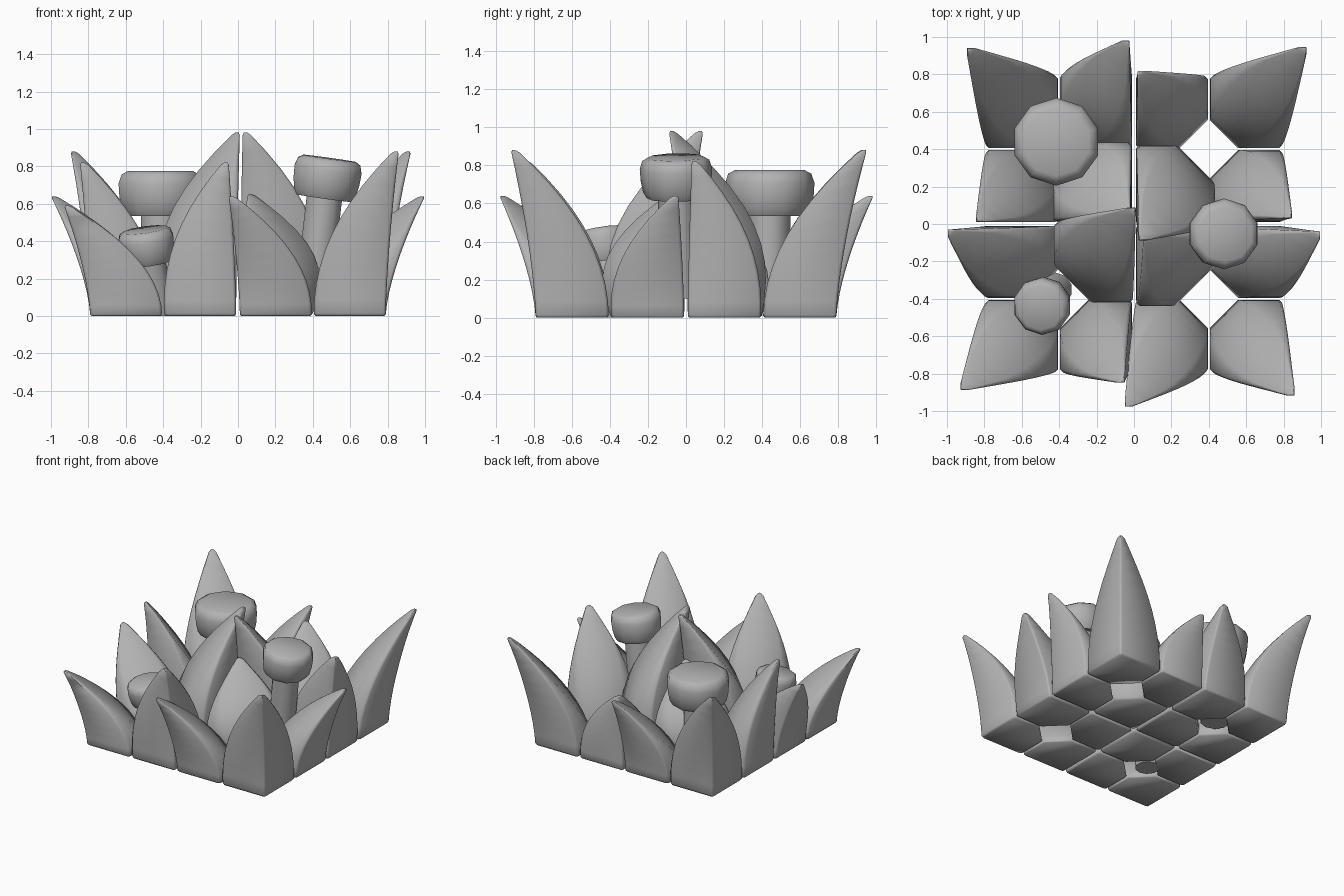
import bpy, bmesh, math
from mathutils import Vector

old = bpy.data.objects.get("Cube")
if old:
    bpy.data.objects.remove(old, do_unlink=True)

# One plain grey for everything
grey = bpy.data.materials.new("plain_grey")
grey.use_nodes = True
grey.diffuse_color = (0.45, 0.45, 0.45, 1)
grey.node_tree.nodes["Principled BSDF"].inputs["Base Color"].default_value = (0.45, 0.45, 0.45, 1)


def loft(name, rings, smooth):
    """Skin a stack of equal-sized rings and cap both ends."""
    bm = bmesh.new()
    loops = [[bm.verts.new(p) for p in ring] for ring in rings]
    n = len(loops[0])
    for a, b in zip(loops, loops[1:]):
        for i in range(n):
            j = (i + 1) % n
            bm.faces.new((a[i], a[j], b[j], b[i]))
    bm.faces.new(loops[0][::-1])
    bm.faces.new(loops[-1])
    bmesh.ops.recalc_face_normals(bm, faces=bm.faces[:])
    mesh = bpy.data.meshes.new(name)
    bm.to_mesh(mesh)
    bm.free()
    mesh.materials.append(grey)
    ob = bpy.data.objects.new(name, mesh)
    bpy.context.collection.objects.link(ob)
    bpy.ops.object.select_all(action='DESELECT')
    ob.select_set(True)
    bpy.context.view_layer.objects.active = ob
    bpy.ops.object.shade_smooth_by_angle(angle=math.radians(smooth))


# Leaf levels: (height fraction, section scale); the ends are drawn in to round them
LEVELS = [(0, 0.96), (0.016, 1)] + [(k / 10, 1) for k in range(1, 10)] + [(0.985, 1), (1, 0.6)]


def leaf(name, cx, cy, sx, sy, tip, belly):
    """Leaf whose outer corner ridge curves out from its base corner to the tip."""
    base = Vector((cx + sx * 0.39, cy + sy * 0.39, 0))
    tip = Vector(tip)
    rings = []
    for t, scale in LEVELS:
        o = base.lerp(tip, t ** 1.5)
        w = 0.032 + 0.352 * (1 - t ** 2.1) + belly * math.sin(math.pi * t)
        d = w * (1 - min(0.86, 0.38 + 0.62 * t))     # side left beside the inner cut
        e = min(0.015, 0.1 * w)                      # rounding of outer corners
        sec = [(e * 0.3, e * 0.3), (e, 0), (w - e, 0), (w, e), (w, d),
               (d, w), (e, w), (0, w - e), (0, e)]
        m = w * 0.42
        sec = [(m + (a - m) * scale, m + (b - m) * scale) for a, b in sec]
        rings.append([(o.x - sx * a, o.y - sy * b, tip.z * t) for a, b in sec])
    loft(name, rings, 65)


# Four clumps of four leaves: tip of each leaf by clump and corner
tips = {
    (-1, -1): {(-1, -1): (-0.93, -0.89, 0.59), (1, -1): (-0.05, -0.85, 0.82),
               (-1, 1): (-1.0, -0.03, 0.64), (1, 1): (0.01, 0.09, 0.98)},
    (1, -1): {(1, -1): (0.86, -0.92, 0.88), (-1, -1): (-0.05, -0.98, 0.64),
              (1, 1): (1.0, -0.04, 0.64), (-1, 1): (0.05, -0.06, 0.65)},
    (1, 1): {(1, 1): (0.925, 0.95, 0.88), (1, -1): (0.845, 0.03, 0.82),
             (-1, 1): (0.02, 0.82, 0.60), (-1, -1): (0.025, -0.09, 0.98)},
    (-1, 1): {(-1, 1): (-0.895, 0.945, 0.88), (1, 1): (-0.025, 0.985, 0.64),
              (-1, -1): (-0.845, 0.01, 0.82), (1, -1): (-0.02, 0.04, 0.62)},
}
fb = {-1: "front", 1: "back"}
lr = {-1: "right", 1: "left"}
for (kx, ky), leaves in tips.items():
    for (sx, sy), tip in leaves.items():
        name = f"{fb[ky]}_{lr[kx]}_clump_{fb[sy]}_{lr[sx]}_leaf"
        central = sx == -kx and sy == -ky
        leaf(name, kx * 0.4, ky * 0.4, sx, sy, tip, 0.08 if central else 0.01)


def circle(centre, axis, r, n):
    q = Vector((0, 0, 1)).rotation_difference(axis)
    return [centre + q @ Vector((r * math.cos(2 * math.pi * (i + 0.5) / n),
                                 r * math.sin(2 * math.pi * (i + 0.5) / n), 0))
            for i in range(n)]


def mushroom(name, foot, under, axis, r, h, stem_r):
    """Stem from foot to the underside, and a flat-topped cap."""
    foot, under = Vector(foot), Vector(under)
    axis = Vector(axis).normalized()
    top = under + axis * h * 0.3
    loft(name + "_stem", [circle(foot, Vector((0, 0, 1)), stem_r, 10),
                          circle(foot.lerp(top, 0.5), axis, stem_r, 10),
                          circle(top, axis, stem_r, 10)], 50)
    profile = [(0.70, 0.05), (0.82, 0.0), (0.92, 0.15), (0.98, 0.42),
               (1.0, 0.72), (0.93, 0.92), (0.78, 1.0)]
    loft(name + "_cap", [circle(under + axis * h * z, axis, r * p, 10)
                         for p, z in profile], 50)


mushroom("large_mushroom", (-0.41, 0.43, 0.04), (-0.415, 0.44, 0.535), (0, 0, 1), 0.235, 0.24, 0.11)
mushroom("leaning_mushroom", (0.40, -0.03, 0.1), (0.46, -0.05, 0.63), (0.14, -0.02, 1), 0.19, 0.215, 0.1)
mushroom("small_mushroom", (-0.42, -0.35, 0.0), (-0.475, -0.42, 0.285), (-0.14, -0.16, 1), 0.155, 0.18, 0.09)
